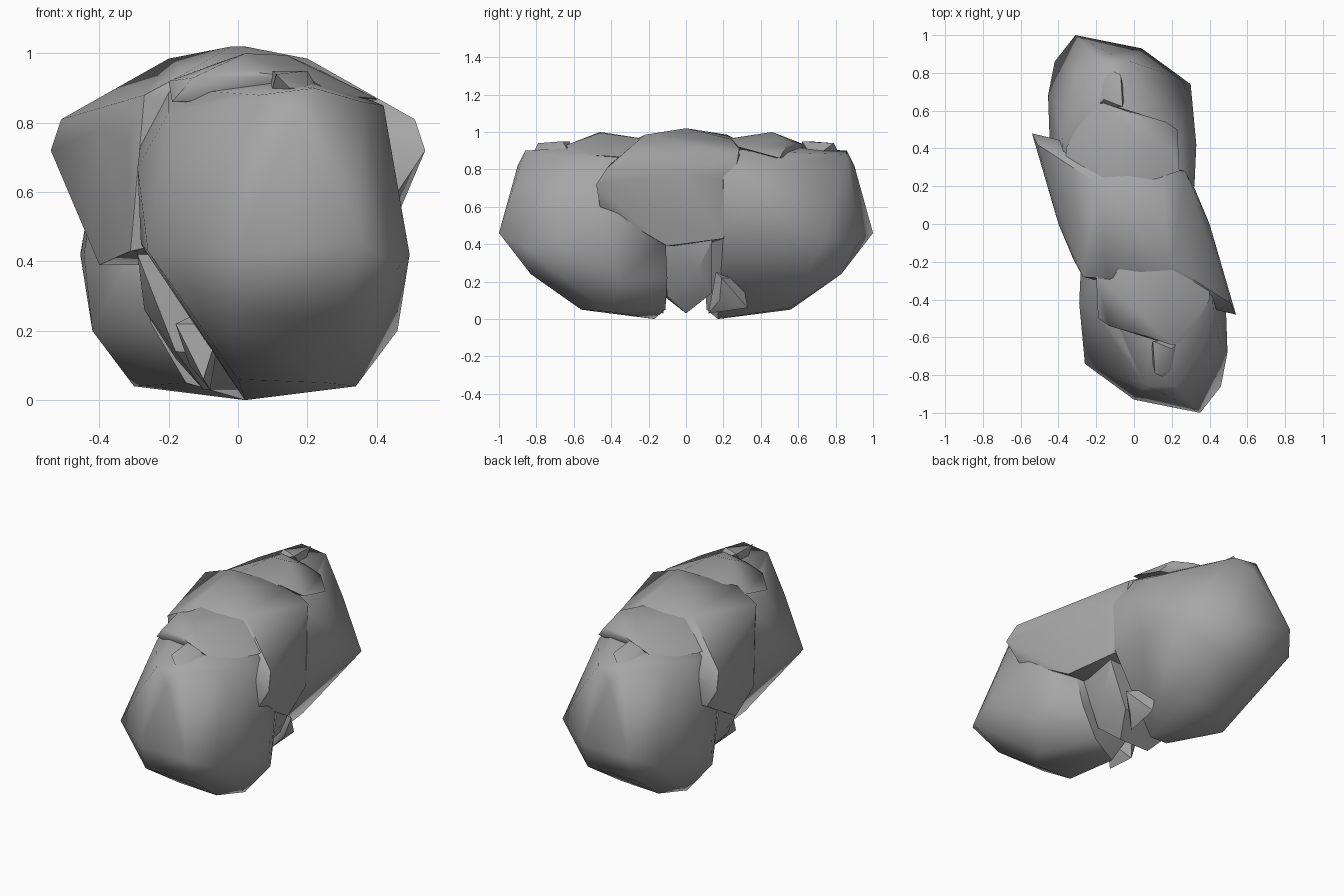
import bpy, bmesh, math

stone = bpy.data.materials.new("stone")
stone.diffuse_color = (0.38, 0.38, 0.38, 1)


def turned(points, cx=0.0):
    """Half turn about a vertical axis at x = cx."""
    return [(2 * cx - x, -y, z) for x, y, z in points]


def rock(name, points, angle=42):
    """Chiselled rock chunk: hull around its main corners."""
    bm = bmesh.new()
    for p in points:
        bm.verts.new(p)
    bmesh.ops.convex_hull(bm, input=bm.verts[:])
    bmesh.ops.delete(bm, geom=[v for v in bm.verts if not v.link_faces], context='VERTS')
    bmesh.ops.recalc_face_normals(bm, faces=bm.faces[:])
    me = bpy.data.meshes.new(name)
    bm.to_mesh(me)
    bm.free()
    me.materials.append(stone)
    ob = bpy.data.objects.new(name, me)
    bpy.context.collection.objects.link(ob)
    bpy.ops.object.select_all(action='DESELECT')
    bpy.context.view_layer.objects.active = ob
    ob.select_set(True)
    bpy.ops.object.shade_smooth_by_angle(angle=math.radians(angle))
    return ob


# End boulder
boulder = [
    # front nose and belly
    (0.35, -1.0, 0.46), (0.0, -0.93, 0.42), (0.46, -0.86, 0.38), (-0.03, -0.83, 0.24), (0.3, -0.83, 0.24),
    (0.16, -0.9, 0.82), (-0.09, -0.81, 0.68),
    # outer flank
    (0.495, -0.68, 0.42), (0.485, -0.40, 0.42), (0.46, -0.35, 0.2), (0.34, -0.11, 0.43),
    (0.29, -0.10, 0.22), (0.46, -0.65, 0.62), (0.40, -0.2, 0.6),
    # upper rim
    (0.06, -0.86, 0.88), (0.22, -0.86, 0.9), (0.36, -0.66, 0.86), (0.42, -0.45, 0.85), (0.41, -0.3, 0.84),
    (-0.04, -0.66, 0.88), (-0.2, -0.48, 0.83), (-0.2, -0.25, 0.9), (0.1, -0.55, 0.92), (0.2, -0.22, 0.94),
    # inner flank
    (-0.28, -0.45, 0.45), (-0.29, -0.42, 0.67), (-0.26, -0.74, 0.43), (-0.15, -0.77, 0.36),
    (-0.28, -0.2, 0.75), (-0.27, -0.2, 0.45), (-0.12, -0.2, 0.27),
    # underside
    (0.34, -0.42, 0.04), (0.25, -0.56, 0.05), (0.0, -0.56, 0.06), (0.02, -0.17, 0.0), (0.19, -0.11, 0.05),
]

# Layered slab on top of each boulder
cap = [
    (-0.19, -0.5, 0.86), (-0.13, -0.54, 0.93), (0.0, -0.57, 0.95), (0.1, -0.58, 0.95), (0.2, -0.64, 0.93),
    (0.28, -0.62, 0.88), (0.40, -0.4, 0.87), (0.02, -0.46, 1.0), (0.14, -0.46, 0.995),
    (-0.2, -0.28, 0.92), (-0.08, -0.24, 0.965), (0.22, -0.2, 0.96), (0.4, -0.3, 0.86),
]

# Small upright shard in front of the slab
shard = [
    (0.1, -0.62, 0.95), (0.11, -0.79, 0.94), (0.2, -0.66, 0.95), (0.15, -0.81, 0.9),
    (0.09, -0.68, 0.86), (0.24, -0.62, 0.88), (0.2, -0.78, 0.9),
]

# Broken splinter at the foot of the inner flank
splinter = [
    (-0.18, -0.19, 0.22), (-0.1, -0.33, 0.06), (-0.14, -0.18, 0.1), (-0.08, -0.12, 0.03),
    (-0.05, -0.3, 0.22), (-0.12, -0.16, 0.25),
]

for name, pts, ang in (("boulder", boulder, 60), ("top_slab", cap, 42),
                       ("shard", shard, 42), ("splinter", splinter, 42)):
    rock("front_" + name, pts, ang)
    rock("back_" + name, turned(pts, 0.02), ang)

# Middle saddle stone with a wing on each side
saddle = [
    (0.54, -0.48, 0.72), (0.51, -0.42, 0.81), (0.46, -0.46, 0.6), (0.43, -0.15, 0.53),
    (0.40, -0.1, 0.39), (0.31, 0.2, 0.43), (0.32, 0.19, 0.75), (0.27, 0.28, 0.88),
    (0.14, 0.29, 0.95), (0.2, -0.22, 0.985), (0.02, 0.0, 1.02), (0.40, 0.0, 0.78),
]
rock("middle_saddle", saddle + turned(saddle))

# Recessed core under the saddle
core = [
    (0.28, -0.12, 0.42), (0.29, 0.14, 0.42), (0.27, 0.06, 0.26), (0.18, -0.1, 0.12),
    (0.1, 0.0, 0.03), (0.18, 0.14, 0.14),
]
rock("middle_core", core + turned(core), 30)
